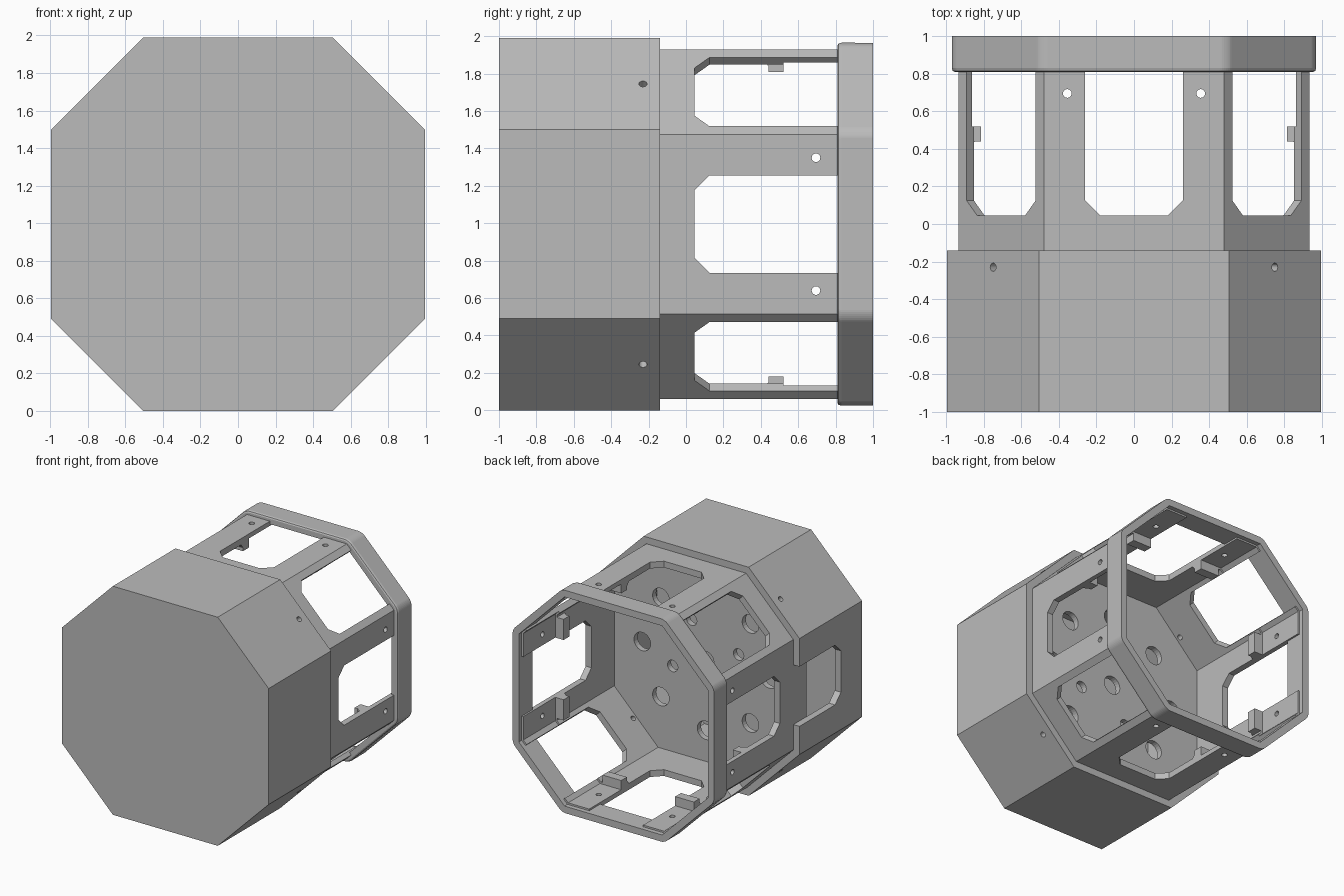
import bpy, bmesh
from math import sin, cos, pi, radians
from mathutils import Vector

if "Cube" in bpy.data.objects:
    bpy.data.objects.remove(bpy.data.objects["Cube"])

SIDE, EDGE, MID = 0.995, 0.505, 0.995   # half width, half flat length, axis height

grey = bpy.data.materials.new("plain grey")
grey.use_nodes = True
grey.diffuse_color = (0.5, 0.5, 0.5, 1)
grey.node_tree.nodes["Principled BSDF"].inputs["Base Color"].default_value = (0.5, 0.5, 0.5, 1)


def finish(bm, name):
    bmesh.ops.recalc_face_normals(bm, faces=bm.faces)
    mesh = bpy.data.meshes.new(name)
    bm.to_mesh(mesh)
    bm.free()
    mesh.materials.append(grey)
    obj = bpy.data.objects.new(name, mesh)
    bpy.context.collection.objects.link(obj)
    return obj


def octagon(bm, y, inset):
    """Octagonal loop of vertices, moved inwards by inset."""
    a, e = SIDE - inset, EDGE - inset * 0.414
    pts = [(a, -e), (a, e), (e, a), (-e, a), (-a, e), (-a, -e), (-e, -a), (e, -a)]
    return [bm.verts.new((x, y, MID + z)) for x, z in pts]


def loft(stations, closed):
    """Octagonal shell through (y, inset) stations; capped, or joined into a ring."""
    bm = bmesh.new()
    loops = [octagon(bm, y, d) for y, d in stations]
    pairs = list(zip(loops, loops[1:]))
    if closed:
        pairs.append((loops[-1], loops[0]))
    else:
        bm.faces.new(loops[0])
        bm.faces.new(loops[-1])
    for p, q in pairs:
        for i in range(8):
            j = (i + 1) % 8
            bm.faces.new((p[i], p[j], q[j], q[i]))
    return bm


def on_wall(k, t, y, inset):
    """Point on wall k: t along the wall, y along the axis, inset below the skin."""
    ang = k * pi / 4
    n = (SIDE if k % 2 == 0 else (SIDE + EDGE) / 2 ** 0.5) - inset
    return Vector((n * cos(ang) - t * sin(ang), y, MID + n * sin(ang) + t * cos(ang)))


def prism(bm, lower, upper):
    a = [bm.verts.new(p) for p in lower]
    b = [bm.verts.new(p) for p in upper]
    faces = [bm.faces.new(a), bm.faces.new(b)]
    for i in range(len(a)):
        j = (i + 1) % len(a)
        faces.append(bm.faces.new((a[i], a[j], b[j], b[i])))


def wall_prism(bm, k, outline):
    prism(bm, [on_wall(k, t, y, -0.1) for t, y in outline],
          [on_wall(k, t, y, 0.3) for t, y in outline])


def circle(cx, cy, r, n=24):
    return [(cx + r * cos(2 * pi * i / n), cy + r * sin(2 * pi * i / n)) for i in range(n)]


def notch(y0, y1, c=0.08, w=0.26):
    """Opening outline with two cut corners at y0."""
    return [(-w, y1), (-w, y0 + c), (c - w, y0), (w - c, y0), (w, y0 + c), (w, y1)]


def cut(obj, bm):
    cutter = finish(bm, obj.name + "_cutter")
    cutter.hide_render = True
    cutter.hide_viewport = True
    mod = obj.modifiers.new("openings", "BOOLEAN")
    mod.operation, mod.solver, mod.object = "DIFFERENCE", "EXACT", cutter
    depsgraph = bpy.context.evaluated_depsgraph_get()
    mesh = bpy.data.meshes.new_from_object(obj.evaluated_get(depsgraph))
    obj.modifiers.clear()
    obj.data = mesh
    bpy.data.objects.remove(cutter)


# Hollow front cup with a notch in one side and four pin holes
cup = finish(loft([(-0.94, 0.059), (-0.14, 0.059), (-0.14, 0), (-1, 0)], False), "front_cup")
tools = bmesh.new()
wall_prism(tools, 4, notch(-0.71, 0))
for k in (1, 3, 5, 7):
    wall_prism(tools, k, circle(0, -0.23, 0.022))
cut(cup, tools)

# Inner sleeve: floor plate and eight walls
sleeve = finish(loft([(-0.32, 0.06), (0.96, 0.06), (0.96, 0.1), (0.52, 0.1),
                      (0.52, 0.115), (-0.27, 0.115)], False), "inner_sleeve")
tools = bmesh.new()
for k in range(8):
    wall_prism(tools, k, notch(0.045, 1.1))
    if k % 2:
        wall_prism(tools, k, circle(0, -0.23, 0.022))
    else:
        for t in (-0.355, 0.355):
            wall_prism(tools, k, circle(t, 0.695, 0.023))
# Round holes through the floor plate
holes = [(0, 0, 0.08)]
holes += [(0.61 * cos(i * pi / 4), 0.61 * sin(i * pi / 4), 0.08) for i in range(8)]
holes += [(0.345 * cos(radians(67 + 90 * i)), 0.345 * sin(radians(67 + 90 * i)), 0.05)
          for i in range(4)]
for hx, hz, r in holes:
    ring = circle(hx, hz, r)
    prism(tools, [(x, -0.5, MID + z) for x, z in ring], [(x, -0.1, MID + z) for x, z in ring])
cut(sleeve, tools)

# Ribs inside the four straight walls, on both sides of each window
ribs = bmesh.new()
rib_profile = [(0.41, 0.11), (0.44, 0.15), (0.44, 0.18), (0.52, 0.18), (0.52, 0.09), (0.41, 0.09)]
for k in range(0, 8, 2):
    for s in (-1, 1):
        prism(ribs, [on_wall(k, s * 0.26, y, d) for y, d in rib_profile],
              [on_wall(k, s * 0.44, y, d) for y, d in rib_profile])
finish(ribs, "inner_ribs")

# Rear ring with rounded outer corners
bm = loft([(0.81, 0.04), (0.815, 0.03), (0.83, 0.025), (1, 0.025), (1, 0.085), (0.81, 0.085)], True)
corners = [e for e in bm.edges
           if abs(e.verts[0].co.y - e.verts[1].co.y) > 0.001
           and all(max(abs(v.co.x), abs(v.co.z - MID)) > SIDE - 0.05 for v in e.verts)]
bmesh.ops.bevel(bm, geom=corners, offset=0.035, segments=6, profile=0.5, affect="EDGES")
finish(bm, "rear_ring")
